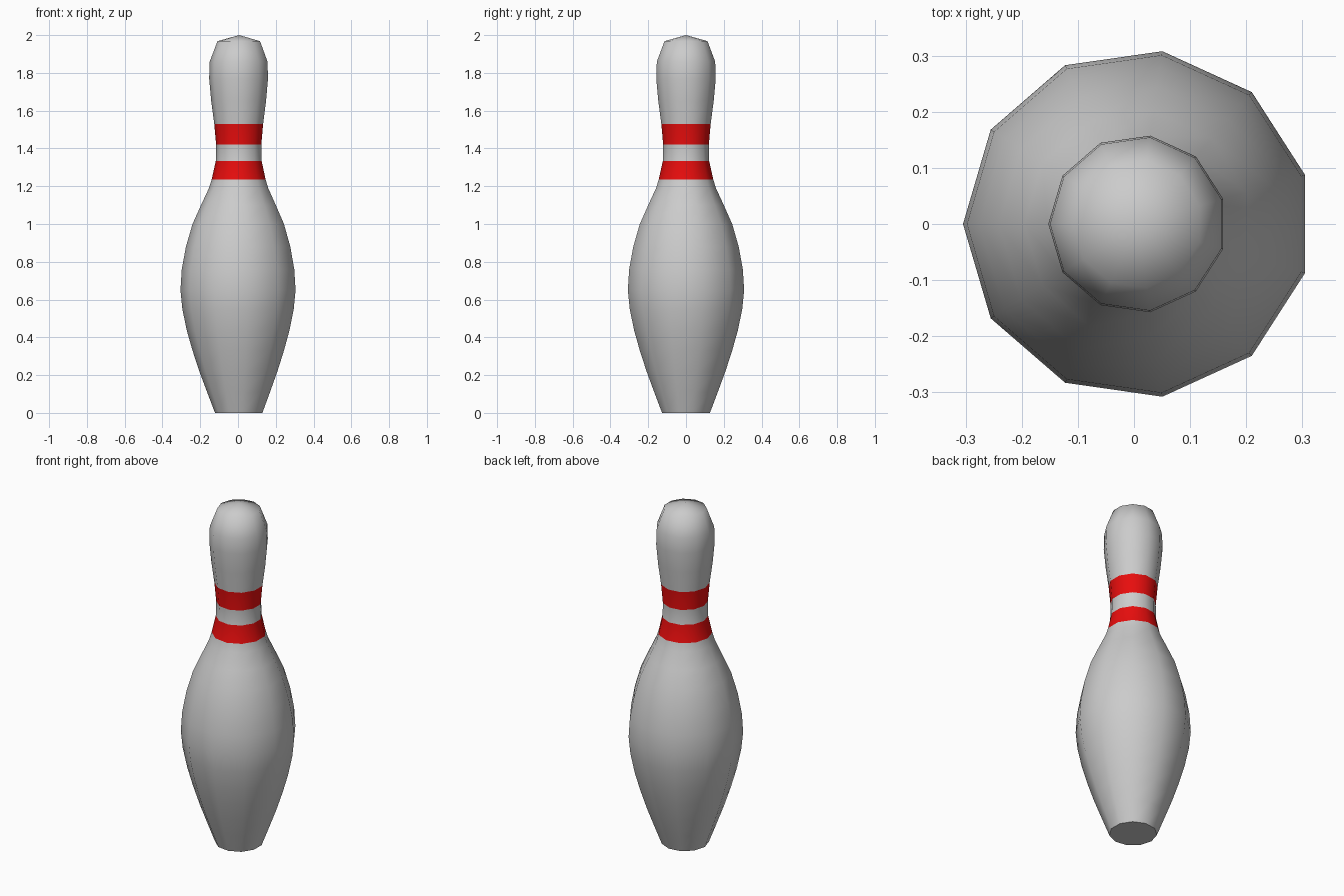
import bpy, bmesh, math

if "Cube" in bpy.data.objects:
    bpy.data.objects.remove(bpy.data.objects["Cube"])

SIDES = 11
# Lathe profile: (radius, height)
PROFILE = [(0.128, 0), (0.170, 0.11), (0.211, 0.22), (0.247, 0.33), (0.277, 0.435),
           (0.301, 0.55), (0.311, 0.65), (0.304, 0.76), (0.282, 0.88), (0.247, 1.0),
           (0.202, 1.1), (0.160, 1.19), (0.146, 1.235), (0.124, 1.333), (0.122, 1.42),
           (0.132, 1.53), (0.148, 1.65), (0.159, 1.77), (0.156, 1.86), (0.115, 1.968)]
RED_STARTS = (1.235, 1.42)
OFFSET = 0.311 * (1 - math.cos(math.pi / SIDES)) / 2  # centres the odd-sided outline

bm = bmesh.new()

# Rings of the pin
rings = []
for r, z in PROFILE:
    ring = []
    for i in range(SIDES):
        a = math.pi + 2 * math.pi * i / SIDES
        ring.append(bm.verts.new((r * math.cos(a) + OFFSET, r * math.sin(a), z)))
    rings.append(ring)

# Side walls, with the two neck stripes in red
for k in range(len(rings) - 1):
    lo, hi = rings[k], rings[k + 1]
    for i in range(SIDES):
        j = (i + 1) % SIDES
        f = bm.faces.new((lo[i], lo[j], hi[j], hi[i]))
        f.material_index = 1 if PROFILE[k][1] in RED_STARTS else 0

# Flat base and pointed crown
bm.faces.new(rings[0][::-1])
tip = bm.verts.new((OFFSET, 0, 2))
for i in range(SIDES):
    bm.faces.new((rings[-1][i], rings[-1][(i + 1) % SIDES], tip))

mesh = bpy.data.meshes.new("bowling_pin")
bm.to_mesh(mesh)
bm.free()
pin = bpy.data.objects.new("bowling_pin", mesh)
bpy.context.collection.objects.link(pin)

# Plain body and red stripe materials
body = bpy.data.materials.new("body")
red = bpy.data.materials.new("red_stripe")
red.diffuse_color = (0.8, 0.004, 0.004, 1)
red.use_nodes = True
red.node_tree.nodes["Principled BSDF"].inputs["Base Color"].default_value = red.diffuse_color
mesh.materials.append(body)
mesh.materials.append(red)

bpy.context.view_layer.objects.active = pin
pin.select_set(True)
bpy.ops.object.shade_smooth_by_angle(angle=math.radians(55))
